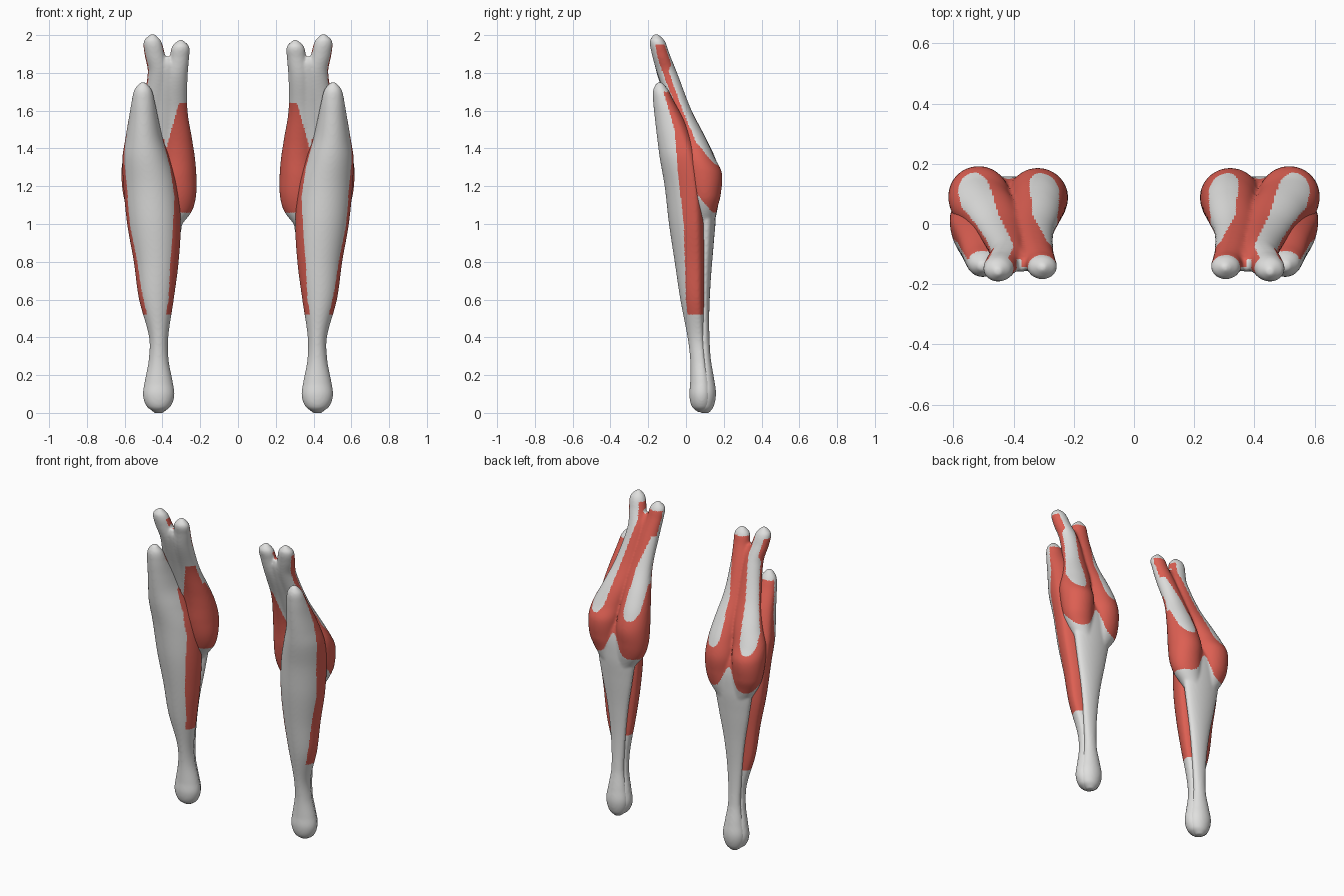
import bpy, bmesh, math

def material(name, rgb):
    m = bpy.data.materials.new(name)
    m.diffuse_color = (*rgb, 1)
    return m

MATS = [material("tendon_grey", (0.74, 0.74, 0.73)), material("muscle_red", (0.72, 0.115, 0.085))]
SIDES = 64

def interp(a, b, c, d, t):
    # Catmull-Rom through sections with uneven spacing in z (Hermite form)
    h = c[0] - b[0]
    out = []
    for i in range(len(b)):
        m1 = (c[i] - a[i]) / ((c[0] - a[0]) or 1) * h
        m2 = (d[i] - b[i]) / ((d[0] - b[0]) or 1) * h
        out.append((2*t**3 - 3*t*t + 1)*b[i] + (t**3 - 2*t*t + t)*m1
                   + (3*t*t - 2*t**3)*c[i] + (t**3 - t*t)*m2)
    return out

def loft(bm, rows, steps=10):
    # rows: z, centre x, half width, centre y, front depth, back depth
    rows = [r if len(r) == 6 else (*r, r[4]) for r in rows]
    secs = []
    for k in range(len(rows) - 1):
        a, b, c, d = rows[max(k-1, 0)], rows[k], rows[k+1], rows[min(k+2, len(rows)-1)]
        secs += [interp(a, b, c, d, s / steps) for s in range(steps)]
    secs.append(rows[-1])
    rings = []
    for z, cx, rx, cy, rf, rb in secs:
        ring = []
        for i in range(SIDES):
            t = 2 * math.pi * i / SIDES
            s = math.sin(t)
            ring.append(bm.verts.new((cx + max(rx, .004) * math.cos(t),
                                      cy + max(rf if s < 0 else rb, .004) * s, z)))
        rings.append(ring)
    for r0, r1 in zip(rings, rings[1:]):
        for i in range(SIDES):
            j = (i + 1) % SIDES
            bm.faces.new((r0[i], r0[j], r1[j], r1[i]))
    bm.faces.new(rings[0][::-1])
    bm.faces.new(rings[-1])

def build(name, lofts, rule, voxel):
    bm = bmesh.new()
    for rows in lofts:
        loft(bm, rows)
    bmesh.ops.recalc_face_normals(bm, faces=bm.faces)
    me = bpy.data.meshes.new(name)
    bm.to_mesh(me)
    bm.free()
    ob = bpy.data.objects.new(name, me)
    bpy.context.collection.objects.link(ob)
    # fuse the overlapping lofts into one soft skin
    rm = ob.modifiers.new("fuse", 'REMESH')
    rm.mode = 'VOXEL'
    rm.voxel_size = voxel
    sm = ob.modifiers.new("soften", 'SMOOTH')
    sm.factor, sm.iterations = 0.5, 8
    dg = bpy.context.evaluated_depsgraph_get()
    fused = bpy.data.meshes.new_from_object(ob.evaluated_get(dg))
    ob.modifiers.clear()
    ob.data = fused
    fused.materials.clear()
    for m in MATS:
        fused.materials.append(m)
    for p in fused.polygons:
        p.use_smooth = True
        p.material_index = 1 if rule(p.center, p.normal) else 0
    ob.name = name + "_left"
    # mirrored leg
    bm = bmesh.new()
    bm.from_mesh(fused)
    for v in bm.verts:
        v.co.x *= -1
    bmesh.ops.reverse_faces(bm, faces=bm.faces)
    me2 = fused.copy()
    bm.to_mesh(me2)
    bm.free()
    bpy.context.collection.objects.link(bpy.data.objects.new(name + "_right", me2))

def ramp(z, pts):
    if z <= pts[0][0]:
        return pts[0][1]
    for (a, u), (b, v) in zip(pts, pts[1:]):
        if z <= b:
            return u + (v - u) * (z - a) / (b - a)
    return pts[-1][1]

# deep front muscle sheet with its tendon
soleus = [
    (.003, .42, .02, .085, .02, .02), (.03, .42, .06, .083, .05, .05),
    (.09, .42, .083, .084, .066, .058), (.16, .42, .075, .084, .062, .052),
    (.28, .42, .053, .08, .058, .03), (.4, .42, .051, .07, .062, .03),
    (.6, .432, .092, .06, .09, .04), (.8, .433, .119, .055, .115, .05),
    (1.0, .445, .142, .05, .14, .055), (1.2, .463, .144, .04, .153, .05),
    (1.35, .487, .125, .01, .149, .06), (1.45, .497, .100, -.02, .132, .055),
    (1.55, .50, .080, -.06, .104, .052), (1.65, .502, .061, -.11, .064, .046),
    (1.71, .503, .046, -.132, .042, .038), (1.75, .503, .015, -.14, .014, .014)]

def soleus_red(c, n):
    if not .52 < c.z < 1.7:
        return False
    if c.x < .44:                      # inner edge
        return c.x < ramp(c.z, [(.52, .382), (.6, .368), (.8, .358), (1.0, .343),
                                (1.15, .337), (1.3, .36), (1.45, .40), (1.6, .42)]) \
            or c.y > ramp(c.z, [(.52, .06), (1.3, .02), (1.7, -.11)])
    return c.y > ramp(c.z, [(.5, .01), (.6, 0), (1.0, -.012), (1.3, -.045), (1.5, -.06), (1.7, -.12)])

# two-headed calf muscle, the web between the heads, and its tendon
medial = [
    (1.974, .303, .012, -.145, .012), (1.94, .304, .045, -.145, .038),
    (1.88, .31, .051, -.13, .043), (1.78, .325, .058, -.098, .052),
    (1.6, .335, .068, -.026, .056), (1.45, .325, .082, .033, .075),
    (1.35, .32, .092, .065, .09), (1.25, .32, .10, .085, .10),
    (1.15, .32, .098, .09, .088), (1.07, .333, .09, .095, .07),
    (1.0, .36, .065, .10, .05), (.9, .40, .03, .105, .03)][::-1]
lateral = [
    (2.004, .452, .012, -.158, .012), (1.97, .453, .045, -.152, .039),
    (1.9, .441, .054, -.134, .047), (1.8, .42, .058, -.10, .053),
    (1.6, .44, .076, -.026, .056), (1.45, .475, .092, .033, .073),
    (1.35, .505, .102, .065, .087), (1.27, .515, .102, .09, .10),
    (1.15, .515, .092, .10, .083), (1.08, .50, .08, .10, .065),
    (1.0, .47, .06, .10, .05), (.9, .43, .03, .105, .03)][::-1]
web = [
    (1.2, .415, .06, .08, .05), (1.45, .40, .09, .02, .055), (1.6, .39, .09, -.035, .047),
    (1.75, .377, .07, -.092, .042), (1.84, .374, .045, -.122, .036),
    (1.885, .374, .012, -.135, .02)]
tendon = [
    (-.002, .42, .02, .10, .02), (.03, .42, .055, .10, .045), (.1, .42, .072, .103, .056),
    (.18, .42, .06, .103, .046), (.3, .42, .042, .10, .03), (.5, .42, .05, .097, .026),
    (.7, .42, .072, .10, .031), (.9, .42, .108, .107, .04), (1.05, .42, .13, .11, .048),
    (1.2, .42, .12, .105, .045), (1.32, .42, .03, .08, .02)]

def calf_red(c, n):
    x, y, z = c
    low = 1.06 + .14 * math.exp(-((x - .415) / .05) ** 2)
    if x > .45 and y < .14:
        low += min(.12, (.14 - y) * 1.2)
    if z < low or z > (1.93 if x < .38 else 1.95):
        return False
    if x < .39:
        if n.y < -.2:                  # inner front: red only on the lower flank
            return z < 1.64 and x < .315 + (1.63 - z) * .28
        if z > 1.64 and n.y < .3 and n.x < -.2:
            return False
        # inner pale patch on the back, open towards the outside higher up
        lo = ramp(z, [(1.3, .247), (1.45, .25), (1.6, .262), (1.75, .25)])
        hi = ramp(z, [(1.3, .352), (1.6, .337), (1.78, .29)])
        off = abs(2 * (x - lo) / (hi - lo) - 1)
        return not (off < 1 and 1.31 + .06 * off ** 3 < z < 1.78)
    if z > 1.45 and n.y < -.45:        # pale front
        return False
    mid = ramp(z, [(1.33, .542), (1.6, .495), (1.85, .433), (1.95, .45)])
    half = ramp(z, [(1.33, .05), (1.6, .046), (1.85, .032)])
    off = abs(x - mid) / half          # outer pale patch on the back
    return not (off < 1 and n.y > .2 and z > 1.31 + .06 * off ** 3)

build("soleus_muscle", [soleus], soleus_red, .007)
build("calf_muscle", [medial, lateral, web, tendon], calf_red, .007)
